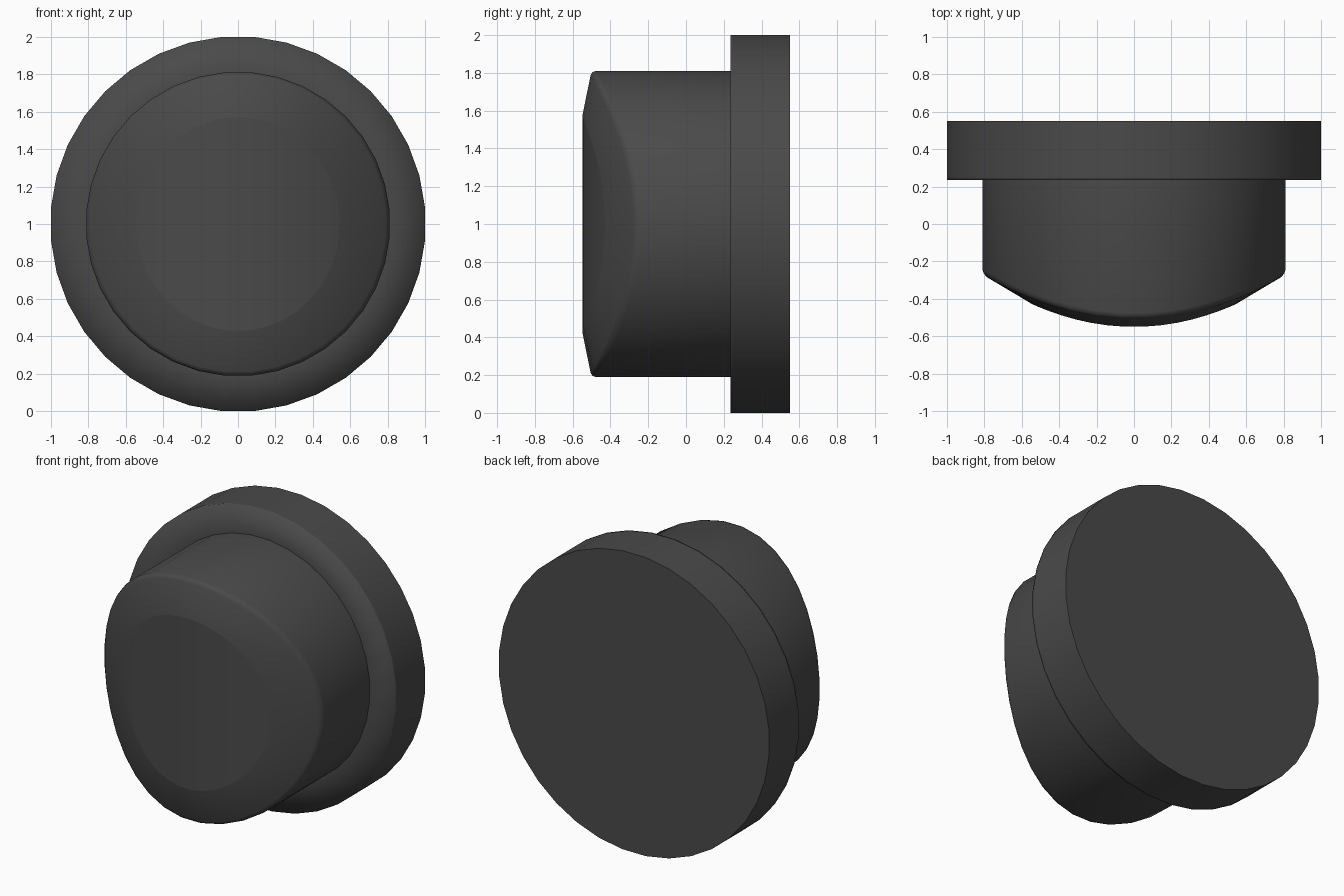
import bpy, bmesh, math

cube = bpy.data.objects.get("Cube")
if cube:
    bpy.data.objects.remove(cube, do_unlink=True)

SIDES = 36

rubber = bpy.data.materials.new("dark_grey")
rubber.use_nodes = True
rubber.diffuse_color = (0.068, 0.068, 0.068, 1)
rubber.node_tree.nodes["Principled BSDF"].inputs["Base Color"].default_value = rubber.diffuse_color


def ring(bm, rx, rz, depth):
    """Loop of vertices round the y axis; depth gives y for each x."""
    verts = []
    for k in range(SIDES):
        a = math.tau * (k + 0.5) / SIDES
        x = rx * math.sin(a)
        verts.append(bm.verts.new((x, depth(x), 1 + rz * math.cos(a))))
    return verts


def bridge(bm, a, b):
    for k in range(SIDES):
        n = (k + 1) % SIDES
        bm.faces.new((a[k], a[n], b[n], b[k]))


def sharpen(bm, loop):
    for k in range(SIDES):
        bm.edges.get((loop[k], loop[(k + 1) % SIDES])).smooth = False


def finish(bm, name):
    bmesh.ops.recalc_face_normals(bm, faces=bm.faces[:])
    for f in bm.faces:
        f.smooth = True
    mesh = bpy.data.meshes.new(name)
    bm.to_mesh(mesh)
    bm.free()
    mesh.materials.append(rubber)
    obj = bpy.data.objects.new(name, mesh)
    bpy.context.collection.objects.link(obj)


# Flange: wide disc with a crisp back edge and a softly shaded front edge
bm = bmesh.new()
profile = [(1.004, 0.55), (1.004, 0.25), (1.004, 0.235), (0.8, 0.235)]
loops = [ring(bm, r, r, lambda x, y=y: y) for r, y in profile]
for a, b in zip(loops, loops[1:]):
    bridge(bm, a, b)
bm.faces.new(loops[0])
bm.faces.new(loops[-1])
sharpen(bm, loops[0])
sharpen(bm, loops[-1])
finish(bm, "flange")


# Plunger: round body whose front end is curved from side to side
def rim(x):
    return -0.507 + 0.36 * x * x


def crown(x):
    return -0.55 + 0.41 * x * x


bm = bmesh.new()
loops = [
    ring(bm, 0.814, 0.814, lambda x: 0.24),
    ring(bm, 0.814, 0.814, lambda x: rim(x) + 0.03),
    ring(bm, 0.807, 0.807, lambda x: rim(x) + 0.01),
    ring(bm, 0.79, 0.79, rim),
    ring(bm, 0.545, 0.572, crown),
]
for a, b in zip(loops, loops[1:]):
    bridge(bm, a, b)
bm.faces.new(loops[0])

# Crown: upright strips across the middle of the front end
c = loops[-1]
half = SIDES // 2
for k in range(-half // 2, half // 2 - 1):
    bm.faces.new([c[i % SIDES] for i in (k, k + 1, half - 2 - k, half - 1 - k)])
sharpen(bm, c)
sharpen(bm, loops[0])
finish(bm, "plunger")
